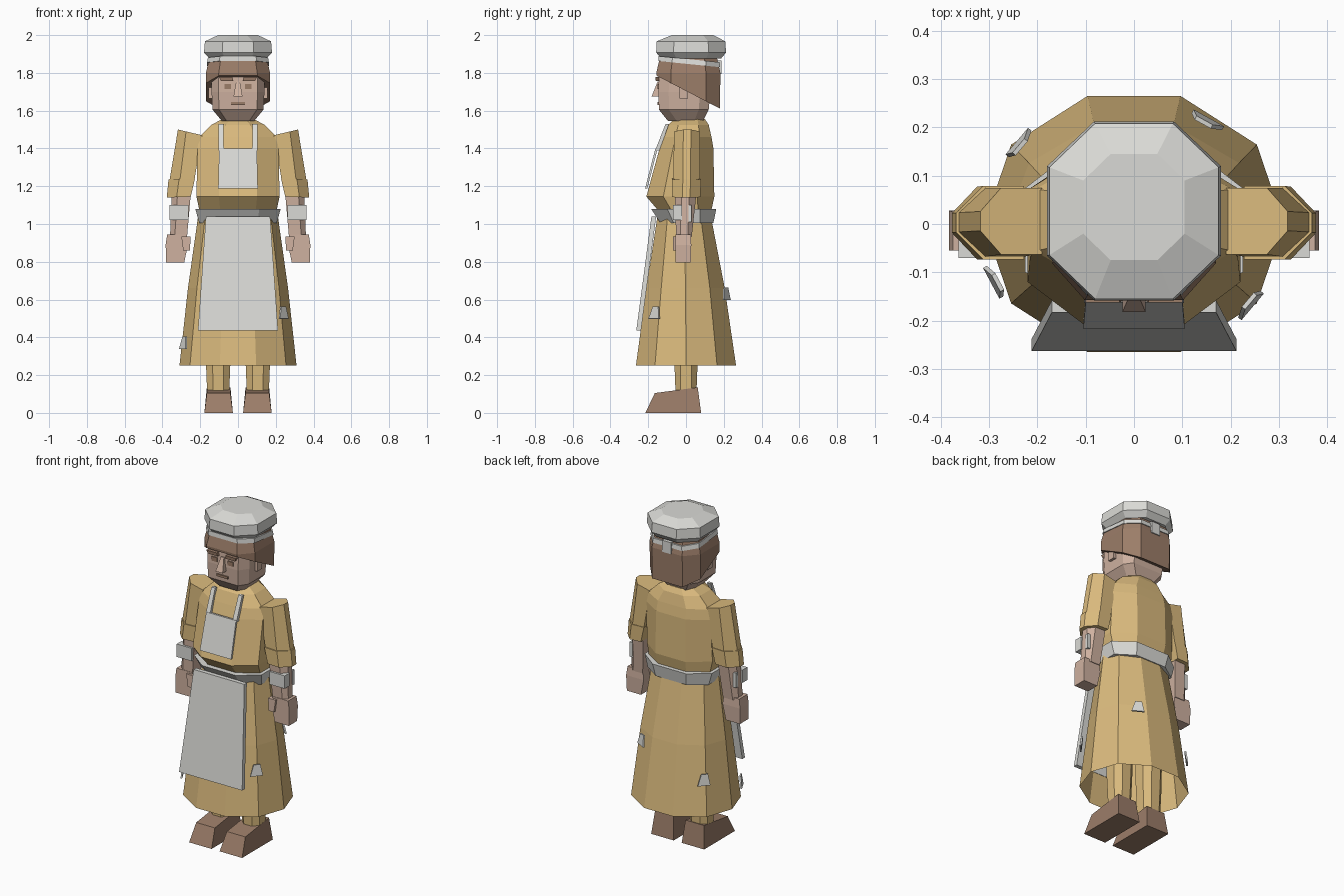
import bpy, bmesh, math
from mathutils import Matrix, Vector

if "Cube" in bpy.data.objects:
    bpy.data.objects.remove(bpy.data.objects["Cube"])


def material(name, rgb):
    m = bpy.data.materials.new(name)
    m.diffuse_color = (*rgb, 1)
    m.use_nodes = True
    m.node_tree.nodes["Principled BSDF"].inputs["Base Color"].default_value = m.diffuse_color
    return m


TAN = material("tan cloth", (0.70, 0.49, 0.205))
WHITE = material("off white linen", (0.70, 0.70, 0.67))
SKIN = material("skin", (0.62, 0.44, 0.35))
BROWN = material("brown", (0.33, 0.205, 0.14))


def loft(name, rings, mat, caps=True, matrix=None):
    """Skin a stack of rings that share one point count."""
    bm = bmesh.new()
    rows = [[bm.verts.new(p) for p in r] for r in rings]
    n = len(rows[0])
    for a, b in zip(rows, rows[1:]):
        for i in range(n):
            j = (i + 1) % n
            bm.faces.new((a[i], a[j], b[j], b[i]))
    if caps:
        bm.faces.new(rows[0])
        bm.faces.new(rows[-1])
    bmesh.ops.recalc_face_normals(bm, faces=bm.faces)
    if matrix:
        bm.transform(matrix)
    me = bpy.data.meshes.new(name)
    bm.to_mesh(me)
    bm.free()
    me.materials.append(mat)
    ob = bpy.data.objects.new(name, me)
    bpy.context.collection.objects.link(ob)
    return ob


def oct_ring(w, yf, yb, z, kx=0.46, ky=0.5):
    """Bevelled rectangle; kx and ky give the length of the flat sides."""
    c, d = (yf + yb) / 2, (yb - yf) / 2
    t = [(1, -ky), (1, ky), (kx, 1), (-kx, 1), (-1, ky), (-1, -ky), (-kx, -1), (kx, -1)]
    return [(x * w, c + y * d, z) for x, y in t]


def dec_ring(w, yf, yb, z):
    c, d = (yf + yb) / 2, (yb - yf) / 2
    t = [(1, 0), (.82, .62), (.31, 1), (-.31, 1), (-.82, .62)]
    t += [(-x, -y) for x, y in t]
    return [(x * w, c + y * d, z) for x, y in t]


def rect(x0, x1, y0, y1, z, s=1):
    return [(s * x0, y0, z), (s * x1, y0, z), (s * x1, y1, z), (s * x0, y1, z)]


def box(name, x, y, z, mat, s=1):
    return loft(name, [rect(*x, *y, z[0], s), rect(*x, *y, z[1], s)], mat)


# Skirt, open at the hem
loft("skirt", [dec_ring(.31, -.265, .265, .25), dec_ring(.265, -.21, .205, .66),
               dec_ring(.21, -.15, .13, 1.05)], TAN, caps=False)

# Bodice with a full front
loft("bodice", [oct_ring(.205, -.145, .13, 1.03), oct_ring(.205, -.15, .135, 1.075),
                oct_ring(.22, -.21, .15, 1.145), oct_ring(.215, -.14, .145, 1.40),
                oct_ring(.205, -.12, .135, 1.46), oct_ring(.14, -.095, .12, 1.525),
                oct_ring(.085, -.06, .10, 1.555)], TAN)
loft("belt", [oct_ring(.205, -.135, .145, 1.005, .5), oct_ring(.226, -.185, .16, 1.08, .5)], WHITE)

# Apron, bib and straps
loft("apron", [rect(-.212, .212, -.263, -.238, .437), rect(-.17, .17, -.183, -.158, 1.04)], WHITE)
loft("bib", [rect(-.105, .105, -.217, -.205, 1.187), rect(-.10, .10, -.162, -.15, 1.40)], WHITE)
for s in (-1, 1):
    loft("bib_strap", [rect(.075, .103, -.163, -.14, 1.39, s),
                       rect(.078, .103, -.108, -.09, 1.53, s)], WHITE)


# Sleeves, forearms, hands, legs and shoes
def sleeve_ring(xi, xm, xo, y0, y1, zi, zo, s):
    m = (y0 + y1) / 2
    zm = zi + (zo - zi) * (xm - xi) / (xo - xi)
    return [(s * xi, y0, zi), (s * xm, y0, zm), (s * xo, m - .02, zo),
            (s * xo, m + .02, zo), (s * xm, y1, zm), (s * xi, y1, zi)]


for s in (-1, 1):
    loft("sleeve", [sleeve_ring(.19, .275, .318, -.063, .075, 1.47, 1.50, s),
                    sleeve_ring(.235, .31, .365, -.068, .075, 1.21, 1.215, s)], TAN)
    loft("sleeve_cuff", [sleeve_ring(.228, .312, .368, -.073, .079, 1.24, 1.235, s),
                         sleeve_ring(.25, .325, .377, -.073, .077, 1.145, 1.14, s)], TAN)
    loft("forearm", [sleeve_ring(.25, .32, .35, -.06, .055, 1.16, 1.16, s),
                     sleeve_ring(.27, .335, .36, -.052, .03, .93, .93, s)], SKIN)
    loft("hand", [rect(.272, .375, -.055, .025, .945, s), rect(.265, .383, -.055, .028, .89, s),
                  rect(.285, .38, -.055, .025, .795, s)], SKIN)
    loft("thumb", [rect(.25, .30, -.068, -.03, .935, s), rect(.255, .29, -.07, -.035, .86, s)], SKIN)
    box("wrist_wrap", (.262, .363), (-.07, -.022), (1.022, 1.10), WHITE, s)
    box("wrist_wrap_tie", (.33, .358), (.012, .03), (1.01, 1.10), WHITE, s)
    loft("leg", [[(s * .105 + p[0], p[1], p[2]) for p in oct_ring(w, -w * .95, w * .95, z)]
                 for w, z in ((.058, .10), (.066, .30), (.075, .95))], TAN)
    loft("shoe", [rect(.027, .178, -.215, .08, 0, s),
                  [(s * .04, -.165, .105), (s * .165, -.165, .105),
                   (s * .165, .062, .135), (s * .04, .062, .135)]], BROWN)

# Head
loft("head", [oct_ring(.085, -.095, .09, 1.545, .7), oct_ring(.135, -.143, .12, 1.605, .74, .6),
              oct_ring(.14, -.147, .13, 1.70, .74, .6), oct_ring(.138, -.14, .13, 1.84, .74, .6)], SKIN)
loft("nose", [rect(-.024, .024, -.182, -.13, 1.675), rect(-.01, .01, -.15, -.13, 1.755)], SKIN)
box("mouth", (-.037, .037), (-.152, -.143), (1.631, 1.645), BROWN)
for s in (-1, 1):
    box("eye", (.036, .072), (-.152, -.143), (1.716, 1.742), BROWN, s)
    loft("eyebrow", [rect(.024, .09, -.16, -.14, 1.757, s), rect(.03, .10, -.162, -.14, 1.777, s)], BROWN)
    box("ear", (.13, .155), (-.035, .01), (1.665, 1.735), SKIN, s)

# Hair, cut on a slope from the fringe down to the nape
hem = [(x, y, 1.785 - .52 * (y + .155)) for x, y, z in oct_ring(.17, -.155, .18, 0, .6, .55)]
loft("hair", [hem, oct_ring(.17, -.157, .182, 1.80, .6, .55),
              oct_ring(.152, -.14, .165, 1.875, .6, .55)], BROWN)

# Head band, visible around the sides and back, with its knot
band = [[(x, y, z - .10 * (y + .14)) for x, y, z in oct_ring(w, yf, yb, z, .6, .55)]
        for w, yf, yb, z in ((.164, -.147, .181, 1.862), (.159, -.145, .178, 1.888))]
loft("head_band", band, WHITE)
box("band_knot", (-.03, .03), (.13, .188), (1.795, 1.865), WHITE)

# Soft cap
loft("cap", [oct_ring(.15, -.13, .185, 1.875), oct_ring(.18, -.158, .212, 1.908),
             oct_ring(.175, -.155, .208, 1.967), oct_ring(.105, -.075, .145, 2.0)], WHITE)

# Patches lying on the skirt: x, y, z
for x, y, z in ((.238, -.16, .53), (.145, .21, .63), (-.235, .16, .47), (-.282, -.12, .37)):
    slope = Vector((x, y * 1.25, 0)).normalized()
    rot = Matrix.Rotation(math.atan2(slope.y, slope.x) + math.pi / 2, 4, 'Z')
    tilt = Matrix.Rotation(-.13, 4, 'X')
    loft("skirt_patch", [rect(-.04, .032, -.009, .0, -.033), rect(-.018, .02, -.009, .0, .033)],
         WHITE, matrix=Matrix.Translation((x, y, z)) @ rot @ tilt)
